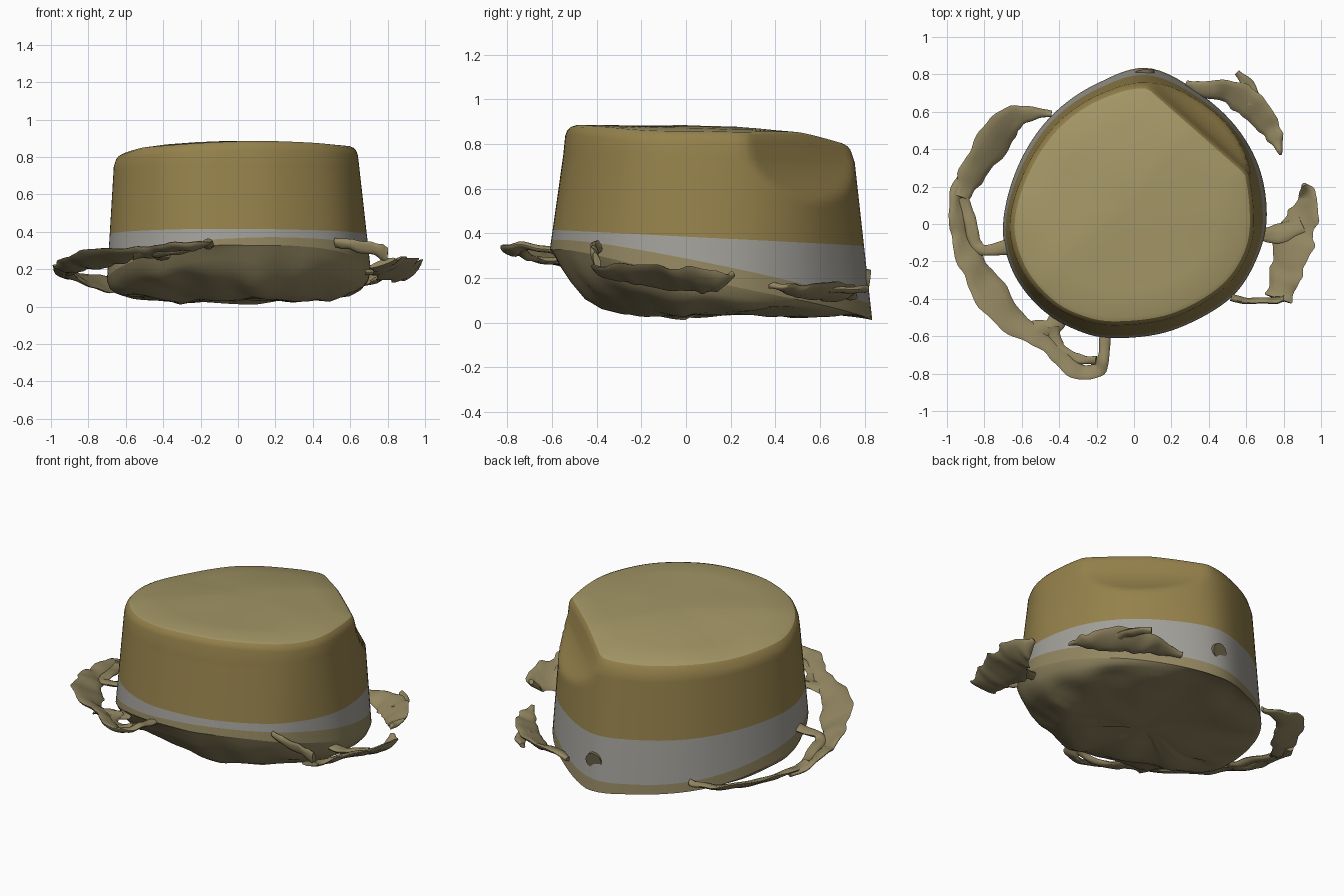
import bpy, bmesh, math
from mathutils import Vector, noise

if "Cube" in bpy.data.objects:
    bpy.data.objects.remove(bpy.data.objects["Cube"])


def material(name, rgb):
    m = bpy.data.materials.new(name)
    m.diffuse_color = (*rgb, 1)
    m.use_nodes = True
    m.node_tree.nodes["Principled BSDF"].inputs["Base Color"].default_value = m.diffuse_color
    return m


GOLD = material("straw_gold", (0.30, 0.22, 0.07))
PALE = material("straw_top", (0.36, 0.30, 0.13))
GREY = material("ribbon_grey", (0.36, 0.35, 0.32))
BROWN = material("straw_brown", (0.29, 0.24, 0.12))
DARK = material("spot_brown", (0.17, 0.14, 0.08))


def spline(pts, per, closed):
    # Catmull-Rom through points of any dimension
    n, out = len(pts), []
    for i in range(n if closed else n - 1):
        get = lambda k: pts[k % n] if closed else pts[min(max(k, 0), n - 1)]
        a, b, c, d = (get(i + k) for k in (-1, 0, 1, 2))
        for j in range(per):
            t = j / per
            out.append([0.5 * (2 * q + (r - p) * t + (2 * p - 5 * q + 4 * r - s) * t * t
                               + (3 * q - p - 3 * r + s) * t ** 3)
                        for p, q, r, s in zip(a, b, c, d)])
    if not closed:
        out.append(list(pts[-1]))
    return out


def loft(name, rings, mat, cap_start=False, cap_end=False, angle=55):
    bm = bmesh.new()
    vs = [[bm.verts.new(p) for p in r] for r in rings]
    n = len(vs[0])
    for a, b in zip(vs, vs[1:]):
        for i in range(n):
            bm.faces.new((a[i], a[(i + 1) % n], b[(i + 1) % n], b[i]))
    for ring, on in ((vs[0], cap_start), (vs[-1], cap_end)):
        if on:
            c = bm.verts.new(sum((v.co for v in ring), Vector()) / n)
            for i in range(n):
                bm.faces.new((ring[i], ring[(i + 1) % n], c))
    bmesh.ops.recalc_face_normals(bm, faces=bm.faces)
    # open shells must face away from their own middle
    mid = sum((v.co for v in bm.verts), Vector()) / len(bm.verts)
    if not (cap_start and cap_end):
        if sum((f.calc_center_median() - mid).dot(f.normal) * f.calc_area() for f in bm.faces) < 0:
            bmesh.ops.reverse_faces(bm, faces=bm.faces)
    me = bpy.data.meshes.new(name)
    bm.to_mesh(me)
    bm.free()
    me.materials.append(mat)
    ob = bpy.data.objects.new(name, me)
    bpy.context.collection.objects.link(ob)
    bpy.context.view_layer.objects.active = ob
    bpy.ops.object.select_all(action='DESELECT')
    ob.select_set(True)
    bpy.ops.object.shade_smooth_by_angle(angle=math.radians(angle))
    return ob


# outlines of the crown at its lower edge and at its top
LOW = spline([(.71, .05), (.65, .35), (.45, .62), (.1, .83), (-.2, .75), (-.45, .57), (-.62, .31), (-.70, 0),
              (-.65, -.25), (-.5, -.45), (-.3, -.57), (-.1, -.61), (.2, -.57), (.5, -.41), (.65, -.2)], 8, True)
TOP = spline([(.64, .03), (.59, .34), (.42, .58), (.1, .74), (-.17, .69), (-.41, .53), (-.58, .28), (-.66, 0),
              (-.6, -.24), (-.45, -.42), (-.28, -.51), (-.09, -.54), (.2, -.5), (.46, -.36), (.6, -.18)], 8, True)


def edge_z(x, y):
    return 0.195 - 0.22 * y - 0.12 * x * x + 0.12 * max(0, x - .1)


def top_z(x, y):
    return (0.885 - 0.1 * (x - .1) ** 2 - 0.12 * max(0, y) ** 2 - 0.05 * max(0, y - x - .2)
            + 0.012 * noise.noise((x * 2.5, y * 2.5, 1)))


def wall_point(i, z):
    # point of the side wall at height z, with the pressed-in dent at the back right
    zb = edge_z(*LOW[i])
    f = min(1, (z - zb) / (0.82 - zb))
    x, y = (a + (b - a) * f for a, b in zip(LOW[i], TOP[i]))
    t = min(1, max(0, (0.82 - z) / 0.32))
    over = x * .66 + y * .75 - (0.61 + 0.17 * t * t)
    if over > 0:
        x, y = x - .66 * over, y - .75 * over
    return Vector((x, y, z))


N = range(len(LOW))
band_low = lambda i: 0.245 - 0.2 * LOW[i][1] + 0.06 * LOW[i][0]
band_high = lambda i: 0.385 - 0.05 * LOW[i][1]


def wall(low, high, steps):
    return [[wall_point(i, low(i) + (high(i) - low(i)) * k / steps) for i in N] for k in range(steps + 1)]


# crown: side wall with rounded rim, and flat top
side = wall(band_high, lambda i: 0.75 - 0.04 * max(0, LOW[i][1]), 14)
top = []
for s, drop in ((.998, .045), (.985, .022), (.965, .008), (.93, 0), (.7, 0), (.45, 0), (.2, 0)):
    ring = []
    for i in N:
        p = wall_point(i, 0.80)
        x, y = p.x * s, (p.y - .1) * s + .1
        ring.append(Vector((x, y, top_z(x, y) - drop)))
    top.append(ring)
loft("crown_side", side + top[:3], GOLD)
loft("crown_top", top[2:], PALE, cap_end=True)

# ribbon band and straw edge below it
loft("ribbon_band", wall(band_low, band_high, 4), GREY)
edge = wall(lambda i: edge_z(*LOW[i]), band_low, 2)
loft("crown_edge", edge, BROWN)

# lumpy closed underside, hollowed at the front
under = [edge[0]]
for s, k in ((.98, .15), (.94, .38), (.88, .6), (.8, .78), (.7, .9), (.6, .97), (.45, 1), (.22, 1)):
    ring = []
    for i in N:
        p = edge[0][i]
        x, y = p.x * s, (p.y - .1) * s + .1
        lump = min(1, (1 - s) * 8) * (0.05 if y < 0 else 0.025)
        kk = k ** (0.55 + 0.7 * max(0, -p.y / .6))
        z = p.z + (0.035 - p.z) * kk + lump * noise.noise((x * 5, y * 5, 5))
        z += 0.06 * math.exp(-((x + .15) / .17) ** 2 - ((y + .42) / .13) ** 2)
        ring.append(Vector((x, y, max(0.004, z))))
    under.append(ring)
loft("underside", under, BROWN, cap_end=True)

# round spot on the ribbon at the back
bpy.ops.mesh.primitive_cylinder_add(vertices=24, radius=.05, depth=.03, location=(.06, .805, .19),
                                    rotation=(math.radians(82), 0, math.radians(6)))
spot = bpy.context.object
spot.name = "ribbon_spot"
spot.data.materials.append(DARK)


def strip(name, pts, seed, thick=.03, mat=BROWN):
    # ragged strip along a path; each point is x, y, z, width, rise across the width
    path, rings = spline(pts, 7, False), []
    for i, (x, y, z, w, rise) in enumerate(path):
        a, b = path[max(0, i - 1)], path[min(len(path) - 1, i + 1)]
        t = Vector((b[0] - a[0], b[1] - a[1], b[2] - a[2])).normalized()
        across = Vector((t.y, -t.x, 0)).normalized()
        across = (across + Vector((0, 0, rise))).normalized()
        up = across.cross(t).normalized()
        w = max(.012, w * (1 + .25 * noise.noise((i * .31, seed, .5))))
        c = Vector((x, y, z + .012 * noise.noise((i * .2, seed, 7.3))))
        th = min(thick, w)
        rings.append([c + across * (math.cos(q) * w / 2) + up * (math.sin(q) * th / 2
                      + .01 * noise.noise((i * .2, math.cos(q), seed + .4)))
                      for q in (k * math.tau / 12 for k in range(12))])
    return loft(name, rings, mat, True, True)


# torn remains of the brim, turned up towards the outside
strip("brim_left_back", [(-.44, .59, .11, .03, 0), (-.55, .59, .11, .07, .2), (-.67, .55, .12, .17, .5),
      (-.78, .40, .13, .20, .5), (-.87, .26, .15, .15, .5), (-.92, .14, .18, .08, .2)], 1)
strip("brim_left_front", [(-.9, .28, .16, .05, 0), (-.95, .16, .18, .08, .3), (-.945, .02, .2, .09, .4),
      (-.92, -.1, .21, .11, .5), (-.86, -.22, .23, .15, .5), (-.77, -.37, .25, .19, .5),
      (-.65, -.52, .27, .16, .5), (-.52, -.6, .29, .12, .5), (-.42, -.68, .30, .10, .5),
      (-.32, -.78, .32, .10, .5), (-.21, -.785, .33, .09, .5), (-.165, -.72, .34, .06, .2),
      (-.155, -.59, .32, .06, 0)], 2)
strip("brim_left_inner_loop", [(-.92, .14, .18, .06, 0), (-.88, .03, .19, .06, 0), (-.85, -.1, .21, .07, 0),
      (-.8, -.14, .22, .06, 0), (-.66, -.12, .24, .08, 0)], 3)
strip("brim_left_bridge", [(-.56, -.57, .27, .12, .2), (-.45, -.56, .27, .10, 0), (-.4, -.5, .27, .10, 0)], 4)
strip("brim_front_bridge", [(-.43, -.55, .28, .06, 0), (-.41, -.66, .29, .08, 0), (-.3, -.72, .30, .05, 0),
      (-.2, -.73, .33, .05, 0)], 5)
strip("brim_right_rod", [(.52, -.39, .34, .06, 3), (.6, -.41, .33, .06, 3), (.72, -.41, .31, .08, 3),
      (.80, -.4, .27, .09, 3)], 6)
strip("brim_right_sheet", [(.77, -.40, .24, .14, .3), (.80, -.31, .22, .18, .5), (.83, -.2, .21, .22, .5),
      (.86, -.06, .20, .24, .5), (.91, .05, .19, .18, .7), (.93, .14, .18, .14, .9), (.91, .21, .22, .03, 0)], 7)
strip("brim_right_bridge", [(.68, -.06, .18, .06, 0), (.78, -.05, .18, .10, .3), (.9, 0, .2, .10, .5)], 8)
strip("brim_back_right", [(.28, .75, .11, .04, 0), (.38, .72, .13, .09, -.3), (.5, .71, .13, .14, -.5),
      (.62, .64, .14, .17, -.5), (.71, .54, .14, .13, -.5), (.76, .45, .15, .08, -.3), (.785, .37, .16, .015, 0)], 9)
strip("brim_back_spike", [(.64, .64, .15, .07, 0), (.62, .73, .15, .07, 0), (.55, .81, .15, .03, 0)], 10)
